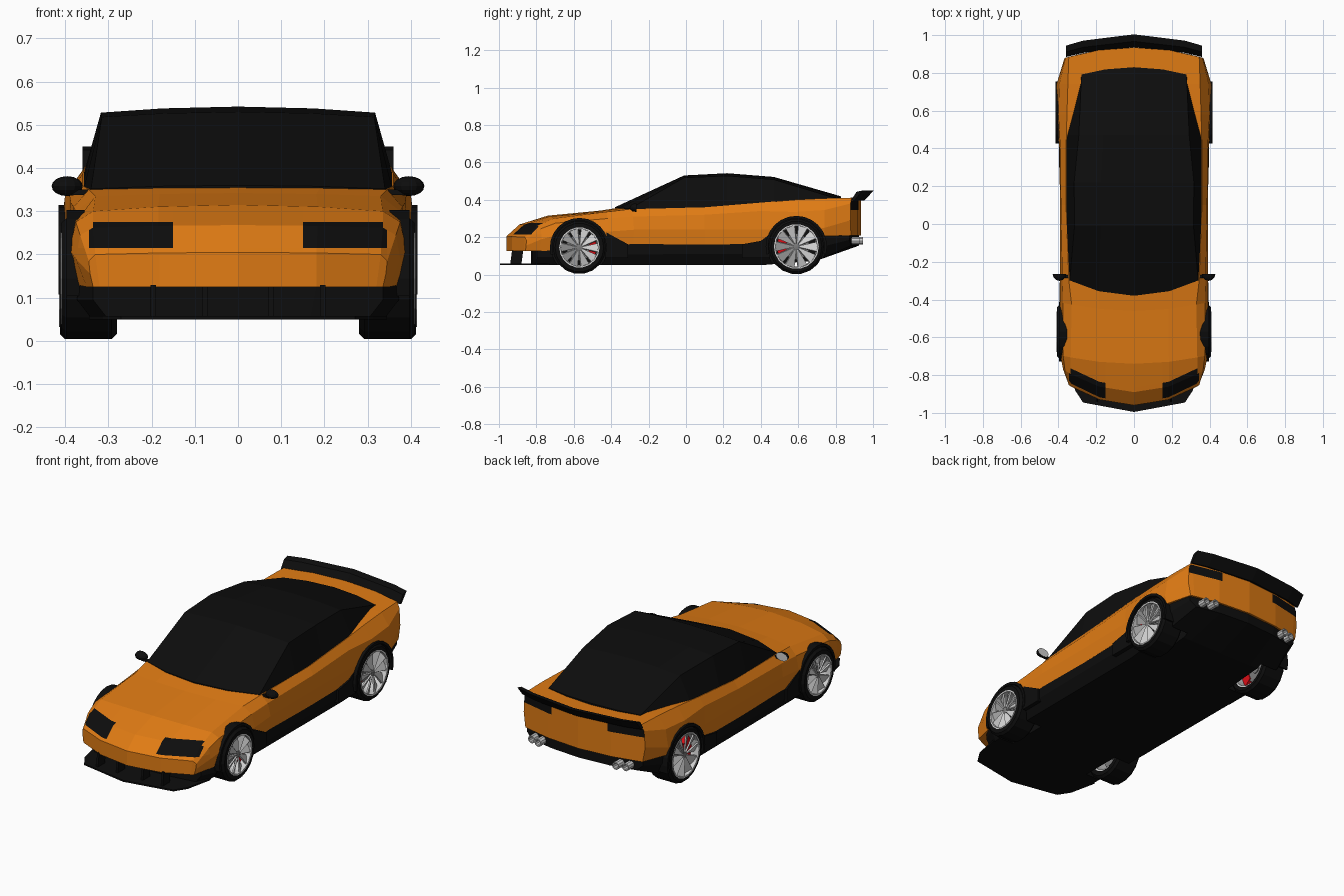
import bpy, bmesh, math
from mathutils import Vector, Matrix

if "Cube" in bpy.data.objects:
    bpy.data.objects.remove(bpy.data.objects["Cube"])


def material(name, r, g, b):
    m = bpy.data.materials.new(name)
    m.diffuse_color = (r, g, b, 1)
    m.use_nodes = True
    m.node_tree.nodes["Principled BSDF"].inputs["Base Color"].default_value = m.diffuse_color
    return m


ORANGE = material("orange paint", 0.75, 0.2, 0.007)
BLACK = material("black trim", 0.004, 0.004, 0.004)
SILVER = material("light silver", 0.62, 0.62, 0.62)
GREY = material("dark grey metal", 0.2, 0.2, 0.2)
RED = material("red caliper", 0.7, 0.004, 0.008)


def finish(name, bm, *mats, recalc=True):
    if recalc:
        bmesh.ops.recalc_face_normals(bm, faces=bm.faces[:])
    me = bpy.data.meshes.new(name)
    bm.to_mesh(me)
    bm.free()
    for m in mats:
        me.materials.append(m)
    ob = bpy.data.objects.new(name, me)
    bpy.context.collection.objects.link(ob)
    return ob


def both_sides(ob):
    ob.modifiers.new("mirror", 'MIRROR')
    return ob


def loft_half(stations):
    """Skin half sections (y, bow, [(x, z)...]) from top centre to bottom centre."""
    bm = bmesh.new()
    rings = [[bm.verts.new((x, y + bow * x * x, z)) for x, z in pts] for y, bow, pts in stations]
    n = len(rings[0])
    for a, b in zip(rings, rings[1:]):
        for i in range(n - 1):
            bm.faces.new((a[i], a[i + 1], b[i + 1], b[i]))
    for r in (rings[0], rings[-1]):
        for i in range((n - 1) // 2):
            idx = dict.fromkeys((i, i + 1, n - 2 - i, n - 1 - i))
            bm.faces.new([r[k] for k in idx])
    return bm


def close_half(bm):
    bmesh.ops.mirror(bm, geom=bm.verts[:] + bm.edges[:] + bm.faces[:], merge_dist=0.0002, axis='X')


def cut(bm, test, co, no):
    """Split the faces that pass the test along a plane."""
    fs = [f for f in bm.faces if test(f.calc_center_median())]
    geom = set(fs) | {e for f in fs for e in f.edges} | {v for f in fs for v in f.verts}
    bmesh.ops.bisect_plane(bm, geom=list(geom), plane_co=co, plane_no=no)


def prism(name, outline, lo, hi, mat, axis='X'):
    bm = bmesh.new()
    def put(a, b, h):
        return (h, a, b) if axis == 'X' else (a, b, h)
    lower = [bm.verts.new(put(a, b, lo)) for a, b in outline]
    upper = [bm.verts.new(put(a, b, hi)) for a, b in outline]
    n = len(outline)
    bm.faces.new(lower)
    bm.faces.new(upper)
    for i in range(n):
        j = (i + 1) % n
        bm.faces.new((lower[i], lower[j], upper[j], upper[i]))
    return finish(name, bm, mat)


def lathe(name, profile, sides, centre, mat, along_y=False):
    """Spin a closed (radius, position) profile about the x or y axis."""
    bm = bmesh.new()
    rings = []
    for k in range(sides):
        t = 2 * math.pi * k / sides
        c, s = math.cos(t), math.sin(t)
        rings.append([bm.verts.new(Vector((r * c, p, r * s) if along_y else (p, r * c, r * s))
                                   + Vector(centre)) for r, p in profile])
    n = len(profile)
    for k in range(sides):
        a, b = rings[k], rings[(k + 1) % sides]
        for i in range(n):
            j = (i + 1) % n
            bm.faces.new((a[i], a[j], b[j], b[i]))
    return both_sides(finish(name, bm, mat))


def arc(cy, cz, r, a0, a1, n):
    ts = [math.radians(a0 + (a1 - a0) * i / n) for i in range(n + 1)]
    return [(cy + r * math.cos(t), cz + r * math.sin(t)) for t in ts]


def arc_band(cy, cz, r0, r1, a0, a1, n):
    return arc(cy, cz, r1, a0, a1, n) + arc(cy, cz, r0, a1, a0, n)


# Painted body shell: y, bow, bottom z, bottom w, belt, shoulder, top edge, centre z
def shell(y, bow, zb, wb, wc, zc, wd, zd, we, ze, zf):
    return y, bow, [(0, zf), (we * .55, ze + (zf - ze) * .7), (we, ze), (wd, zd), (wc, zc),
                    (wb, zb), (we * .97, zb), (we * .55, zb), (0, zb)]


bm = loft_half([
    shell(-.96, .90, .125, .335, .342, .155, .345, .185, .33, .20, .205),
    shell(-.89, .85, .125, .35, .375, .19, .365, .245, .335, .262, .268),
    shell(-.74, .30, .13, .375, .39, .21, .375, .275, .335, .30, .315),
    shell(-.46, .30, .15, .383, .392, .23, .375, .30, .33, .335, .342),
    shell(-.37, .60, .16, .383, .392, .24, .38, .31, .345, .35, .356),
    shell(.10, 0, .16, .385, .392, .24, .387, .32, .36, .36, .36),
    shell(.40, 0, .165, .388, .395, .24, .39, .34, .36, .385, .385),
    shell(.58, 0, .19, .405, .412, .24, .40, .335, .355, .40, .40),
    shell(.74, 0, .205, .40, .41, .25, .395, .345, .35, .408, .408),
    shell(.935, -.42, .21, .355, .368, .29, .362, .38, .345, .41, .412)])
# Headlights and tail lights as cut faces
front = lambda c: c.y < -.76 and c.z > .19
rear = lambda c: c.y > .87
for co, no in [((0, 0, .215), (0, 0, 1)), ((0, 0, .275), (0, 0, 1)),
               ((.15, 0, 0), (1, 0, 0)), ((.345, 0, 0), (1, 0, 0))]:
    cut(bm, front, co, no)
for co, no in [((0, 0, .345), (0, 0, 1)), ((0, 0, .395), (0, 0, 1)), ((.17, 0, 0), (1, 0, 0))]:
    cut(bm, rear, co, no)
for f in bm.faces:
    c = f.calc_center_median()
    head = c.y < -.74 and .215 < c.z < .275 and .15 < c.x < .345
    tail = c.y > .87 and .345 < c.z < .395 and c.x > .17
    f.material_index = int(head or tail)
close_half(bm)
body = finish("body_shell", bm, ORANGE, BLACK)


# Black lower body and floor
def floor(y, bow, w, zt, zb):
    return y, bow, [(0, zt), (w * .55, zt), (w, zt), (w, (zt + zb) / 2), (w - .035, zb),
                    (w * .5, zb), (0, zb)]


bm = loft_half([floor(-.83, .3, .335, .14, .05), floor(-.74, .2, .372, .14, .05),
                floor(-.42, 0, .383, .165, .05), floor(.40, 0, .386, .172, .05),
                floor(.70, 0, .397, .21, .075), floor(.925, -.42, .352, .215, .155)])
close_half(bm)
chassis = finish("lower_body", bm, BLACK, BLACK)

# Glasshouse
def cabin(y, bow, wb, zb, wt, zt, zc):
    return y, bow, [(0, zc), (wt * .55, zt + (zc - zt) * .7), (wt, zt), (wb, zb), (wb * .55, zb), (0, zb)]


bm = loft_half([cabin(-.38, .7, .342, .338, .34, .352, .36), cabin(-.01, 0, .36, .34, .315, .518, .53),
                cabin(.22, 0, .361, .35, .317, .528, .542), cabin(.47, 0, .36, .375, .292, .508, .522),
                cabin(.83, -.5, .28, .39, .278, .411, .418)])
close_half(bm)
finish("glasshouse", bm, BLACK)

# Wheels: name, centre y, centre z, tyre radius, rim radius, caliper angle
for tag, cy, cz, R, r, cal in [("front", -.57, .145, .142, .106, -12), ("rear", .59, .15, .148, .118, 180)]:
    # wheel well cutter
    well = prism(tag + "_well_cutter", arc(cy, cz, R + .008, 0, 345, 23), .25, .5, ORANGE)
    well.data.materials.append(BLACK)
    for p in well.data.polygons:
        p.material_index = 1
    both_sides(well)
    well.hide_render = True
    well.display_type = 'WIRE'
    for ob in (body, chassis):
        mod = ob.modifiers.new(tag + " wells", 'BOOLEAN')
        mod.operation = 'DIFFERENCE'
        mod.solver = 'EXACT'
        mod.object = well
    # arch trim
    out = .397 if tag == "front" else .415
    both_sides(prism(tag + "_arch_trim", arc_band(cy, cz, R + .002, R + .016, -15, 195, 14), .35, out, BLACK))
    # tyre and rim barrel
    o = .408 if tag == "front" else .412
    lathe(tag + "_tyre", [(r, .28), (R - .012, .28), (R, .292), (R, o - .012), (R - .012, o), (r, o)],
          18, (0, cy, cz), BLACK)
    lathe(tag + "_rim", [(r + .002, .285), (r + .002, o + .002), (r - .006, o + .002), (r - .01, .285)],
          18, (0, cy, cz), SILVER)
    lathe(tag + "_hub", [(.001, .33), (.024, .33), (.02, o - .008), (.001, o - .006)], 10, (0, cy, cz), GREY)
    lathe(tag + "_brake_disc", [(.001, .335), (.07, .335), (.07, .345), (.001, .345)], 18, (0, cy, cz), GREY)
    # twisted blade spokes
    bm = bmesh.new()
    for k in range(10):
        a = 36 * k
        vs = []
        for rad, ang, x in [(.016, -14, o - .004), (r - .003, -13, o - .002),
                            (r - .003, 13, o - .024), (.016, 14, o - .016)]:
            t = math.radians(a + ang)
            vs.append(bm.verts.new((x, cy + rad * math.cos(t), cz + rad * math.sin(t))))
        bm.faces.new(vs)
    spokes = finish(tag + "_spokes", bm, SILVER, recalc=False)
    spokes.modifiers.new("thickness", 'SOLIDIFY').thickness = .008
    both_sides(spokes)
    both_sides(prism(tag + "_caliper", arc_band(cy, cz, .055, r - .013, cal - 40, cal + 40, 6), .33, .372, RED))

# Black panels beside the arches
both_sides(prism("front_sill_panel", [(-.425, .225), (-.31, .162), (-.31, .09), (-.43, .09)], .35, .394, BLACK))
both_sides(prism("rear_sill_panel", [(.30, .162), (.40, .18), (.44, .21), (.45, .09), (.30, .09)], .35, .398, BLACK))

# Front splitter and its struts
half = [(0, -.995), (.27, -.945), (.312, -.88), (.345, -.73)]
prism("front_splitter", half + [(-x, y) for x, y in half[:0:-1]], .05, .058, BLACK, 'Z')
for i, x in enumerate((.07, .19)):
    both_sides(prism("splitter_strut_%d" % i, [(-.94, .055), (-.88, .055), (-.87, .13), (-.93, .13)],
                     x, x + .012, BLACK))

# Rear spoiler
bm = bmesh.new()
rows = []
for x in (-.36, -.27, 0, .27, .36):
    y = .936 - .4 * x * x
    reach = .068 - .06 * x * x
    rows.append([bm.verts.new((x, y + d, z)) for d, z in
                 ((0, .40), (reach * .45, .442), (reach, .45), (reach * .25, .395))])
for a, b in zip(rows, rows[1:]):
    for i in range(4):
        j = (i + 1) % 4
        bm.faces.new((a[i], a[j], b[j], b[i]))
bm.faces.new(rows[0])
bm.faces.new(rows[-1])
finish("rear_spoiler", bm, BLACK)

# Exhaust pipes
for i, x in enumerate((.235, .285)):
    lathe("exhaust_pipe_%d" % i, [(.021, .86), (.021, .945), (.015, .945), (.015, .86)], 10,
          (x, -.015 * i, .18), SILVER, along_y=True)

# Door mirrors: black half shell with a silver glass face
bm = bmesh.new()
bmesh.ops.create_uvsphere(bm, u_segments=12, v_segments=8, radius=1)
bmesh.ops.transform(bm, verts=bm.verts[:],
                    matrix=Matrix.Translation((.395, -.265, .358)) @ Matrix.Diagonal((.036, .036, .023, 1)))
res = bmesh.ops.bisect_plane(bm, geom=bm.verts[:] + bm.edges[:] + bm.faces[:], plane_co=(0, -.264, 0),
                             plane_no=(0, 1, 0), clear_outer=True)
rim = [g for g in res["geom_cut"] if isinstance(g, bmesh.types.BMEdge)]
for f in bmesh.ops.edgeloop_fill(bm, edges=rim)["faces"]:
    f.material_index = 1
both_sides(finish("door_mirror", bm, BLACK, SILVER))
both_sides(prism("mirror_stalk", [(-.285, .338), (-.27, .338), (-.27, .35), (-.285, .35)], .34, .385, BLACK))
